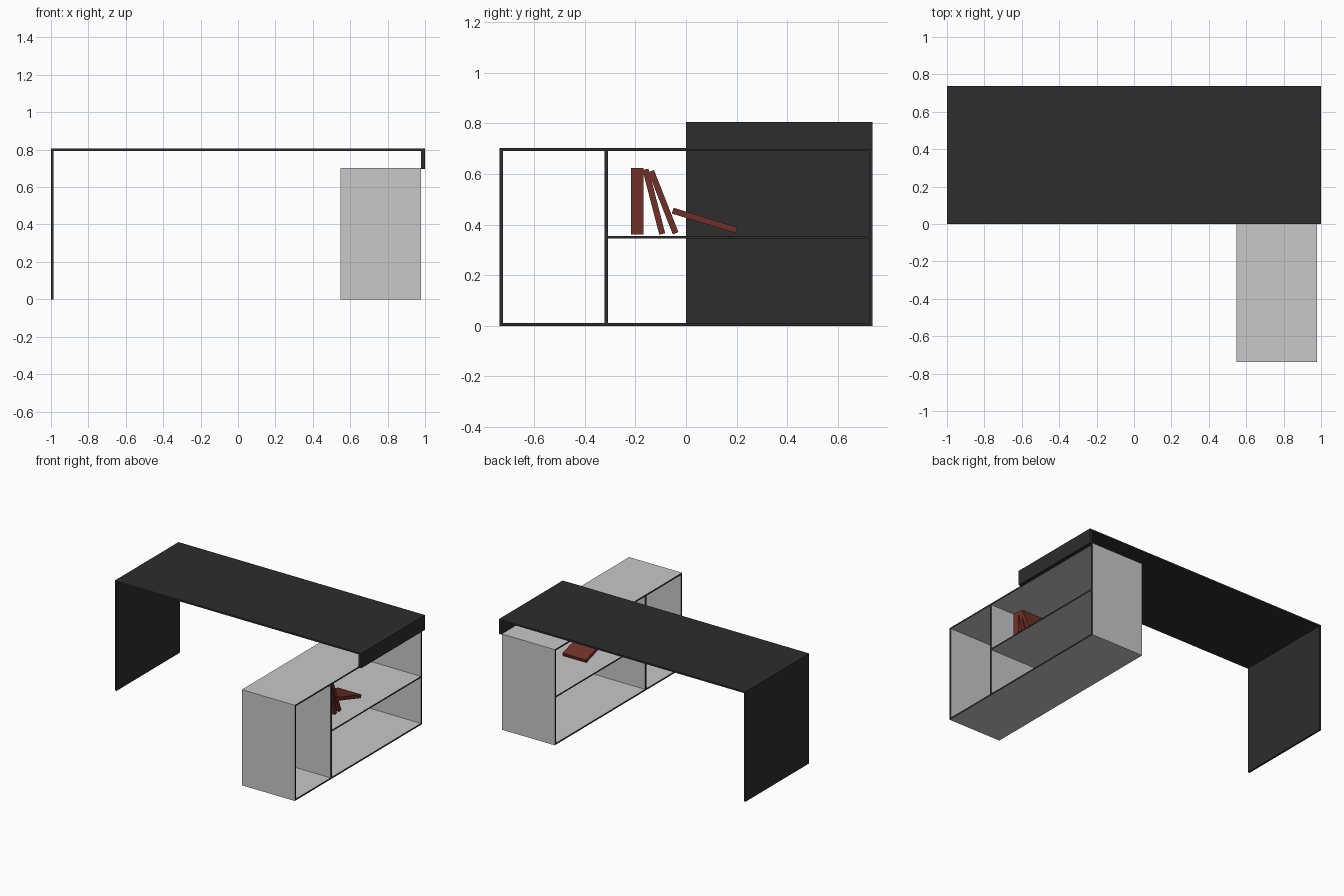
import bpy
import math
from mathutils import Matrix, Vector

if "Cube" in bpy.data.objects:
    bpy.data.objects.remove(bpy.data.objects["Cube"])


def material(name, rgb):
    m = bpy.data.materials.new(name)
    m.diffuse_color = (*rgb, 1)
    m.use_nodes = True
    m.node_tree.nodes["Principled BSDF"].inputs["Base Color"].default_value = m.diffuse_color
    return m


DARK = material("charcoal", (0.026, 0.026, 0.026))
GREY = material("light grey", (0.58, 0.58, 0.58))
RED = material("brick red", (0.162, 0.03, 0.021))


def box(name, x, y, z, mat, edge_mat=None):
    """Box from (min, max) ranges; edge_mat colours the faces along x."""
    lo, hi = Vector((x[0], y[0], z[0])), Vector((x[1], y[1], z[1]))
    bpy.ops.mesh.primitive_cube_add(size=1)
    ob = bpy.context.object
    ob.name = name
    ob.data.transform(Matrix.Translation((lo + hi) / 2) @ Matrix.Diagonal((*(hi - lo), 1)))
    ob.data.materials.append(mat)
    if edge_mat:
        ob.data.materials.append(edge_mat)
        for f in ob.data.polygons:
            f.material_index = int(abs(f.normal.x) > 0.9)
    return ob


# Desk: top, full left panel, short right panel resting against the cabinet
Y = (0.0, 0.738)
box("desk_top", (-1, 1), Y, (0.794, 0.806), DARK)
box("desk_left_panel", (-1, -0.986), Y, (0, 0.794), DARK)
box("desk_right_lip", (0.979, 1), Y, (0.697, 0.794), DARK)

# Cabinet: open on both long sides, grey panels with dark edge banding
X = (0.548, 0.978)
box("cabinet_bottom", X, (-0.738, 0.738), (0, 0.011), GREY, DARK)
box("cabinet_top", X, (-0.738, 0.738), (0.691, 0.702), GREY, DARK)
for name, y0 in (("cabinet_front_end", -0.738), ("cabinet_divider", -0.323), ("cabinet_back_end", 0.723)):
    box(name, X, (y0, y0 + 0.015), (0.011, 0.691), GREY, DARK)
box("cabinet_shelf", X, (-0.308, 0.723), (0.346, 0.356), GREY, DARK)

# Books: bottom centre (y, z) and lean angle in degrees from upright
for i, (y, z, lean) in enumerate([(-0.206, 0.36, 0), (-0.181, 0.36, 0), (-0.094, 0.363, 14.5),
                                  (-0.041, 0.366, 21.5), (0.2, 0.378, 73)]):
    book = box(f"book_{i + 1}", (0.67, 0.86), (-0.012, 0.012), (0, 0.264), RED)
    book.rotation_euler.x = math.radians(lean)
    book.location = (0, y, z)
